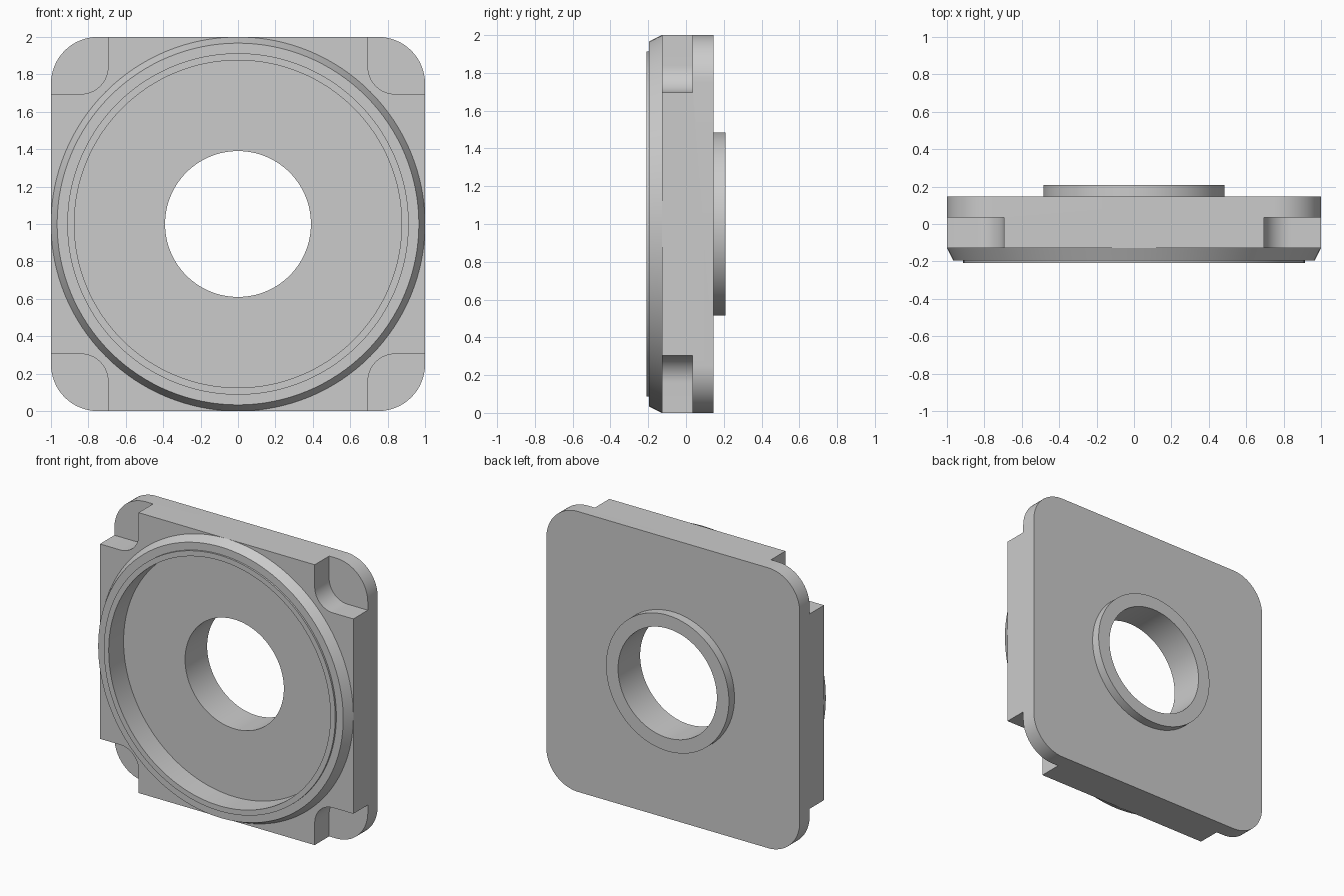
import bpy, math
from mathutils import Matrix, Vector

cube = bpy.data.objects.get("Cube")
if cube:
    bpy.data.objects.remove(cube, do_unlink=True)

MID = 1.0        # height of the central axis
SEG = 128        # sides of the round parts
FRONT, POCKET, BACK, END = -0.128, 0.035, 0.146, 0.209
FLOOR = -0.04    # floor of the round recess
BORE = 0.39

grey = bpy.data.materials.new("plain grey")
grey.use_nodes = True
colour = (0.6, 0.6, 0.6, 1)
grey.diffuse_color = colour
grey.node_tree.nodes["Principled BSDF"].inputs["Base Color"].default_value = colour


def make(name, verts, faces):
    mesh = bpy.data.meshes.new(name)
    mesh.from_pydata(verts, [], faces)
    mesh.materials.append(grey)
    obj = bpy.data.objects.new(name, mesh)
    bpy.context.collection.objects.link(obj)
    return obj


def smooth(obj):
    bpy.ops.object.select_all(action="DESELECT")
    obj.select_set(True)
    bpy.context.view_layer.objects.active = obj
    bpy.ops.object.shade_smooth_by_angle(angle=math.radians(25))


def lathe(name, profile, capped=False):
    """Turn (radius, y) points, ordered from front to back outside, around the axis."""
    verts = [(r * math.cos(a), y, MID + r * math.sin(a))
             for r, y in profile
             for a in (2 * math.pi * i / SEG for i in range(SEG))]
    faces = []
    for k in range(len(profile) - 1):
        for i in range(SEG):
            j = (i + 1) % SEG
            faces.append((k * SEG + i, (k + 1) * SEG + i, (k + 1) * SEG + j, k * SEG + j))
    if capped:
        last = (len(profile) - 1) * SEG
        faces.append(tuple(range(SEG)))
        faces.append(tuple(last + i for i in reversed(range(SEG))))
    return make(name, verts, faces)


def rounded_prism(name, centre, half, radius, y0, y1, steps=16):
    """Square with rounded corners, extruded along y."""
    cx, cz = centre
    outline = []
    for q, (sx, sz) in enumerate([(1, 1), (-1, 1), (-1, -1), (1, -1)]):
        for i in range(steps + 1):
            a = math.pi / 2 * (q + i / steps)
            outline.append((cx + sx * (half - radius) + radius * math.cos(a),
                            cz + sz * (half - radius) + radius * math.sin(a)))
    n = len(outline)
    verts = [(x, y, z) for y in (y0, y1) for x, z in outline]
    faces = [tuple(range(n)), tuple(reversed(range(n, 2 * n)))]
    faces += [(i, n + i, n + (i + 1) % n, (i + 1) % n) for i in range(n)]
    return make(name, verts, faces)


# Square housing with rounded corners
housing = rounded_prism("housing", (0, MID), 1.0, 0.25, FRONT, BACK)

# Cutters: four corner pockets, the wide recess and the through bore
cutters = []
for sx in (-1, 1):
    for sz in (-1, 1):
        half = 0.3
        c = 0.695 + half
        cutters.append(rounded_prism("pocket_cutter", (sx * c, MID + sz * c),
                                     half, 0.145, -0.4, POCKET))
cutters.append(lathe("recess_cutter", [(0.875, -0.4), (0.875, FLOOR)], capped=True))
cutters.append(lathe("bore_cutter", [(BORE, -0.5), (BORE, 0.5)], capped=True))

for cutter in cutters:
    cutter.hide_render = True
    mod = housing.modifiers.new("cut", "BOOLEAN")
    mod.operation = "DIFFERENCE"
    mod.solver = "EXACT"
    mod.object = cutter
    bpy.ops.object.select_all(action="DESELECT")
    bpy.context.view_layer.objects.active = housing
    housing.select_set(True)
    bpy.ops.object.modifier_apply(modifier=mod.name)
for cutter in cutters:
    bpy.data.objects.remove(cutter, do_unlink=True)
smooth(housing)

# Chamfered front ring with its thin raised lip
smooth(lathe("front_ring", [(0.875, FRONT), (0.875, -0.208), (0.913, -0.208),
                            (0.913, -0.195), (0.967, -0.195), (1.0, FRONT)]))

# Collar around the bore at the back
smooth(lathe("back_collar", [(0.485, BACK), (0.485, END), (BORE, END), (BORE, BACK)]))
